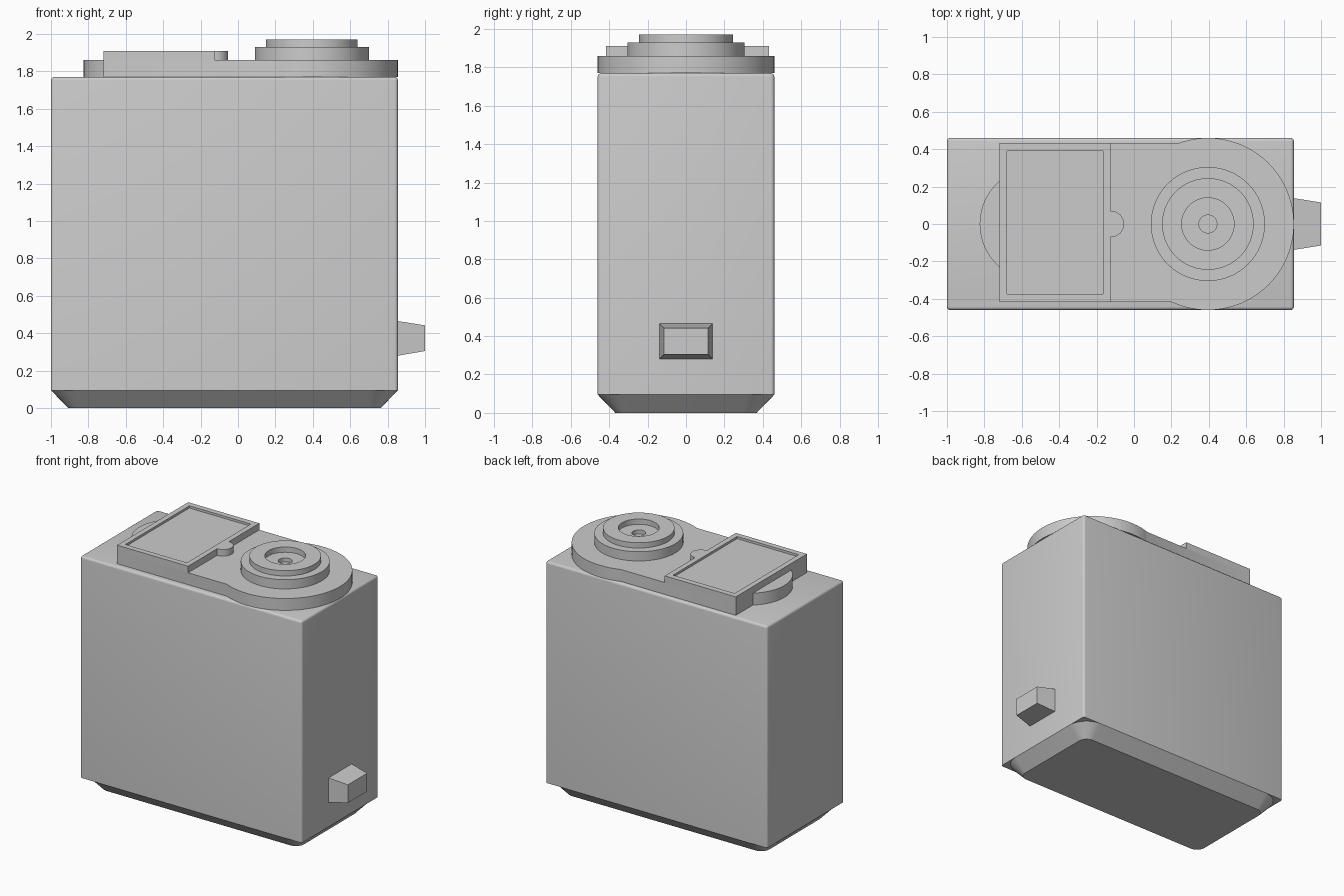
import bpy, bmesh, math

if "Cube" in bpy.data.objects:
    bpy.data.objects.remove(bpy.data.objects["Cube"], do_unlink=True)

grey = bpy.data.materials.new("plain_grey")
grey.use_nodes = True
colour = (0.6, 0.6, 0.6, 1)
grey.diffuse_color = colour
grey.node_tree.nodes["Principled BSDF"].inputs["Base Color"].default_value = colour


def finish(name, bm, smooth=True):
    bmesh.ops.recalc_face_normals(bm, faces=bm.faces[:])
    mesh = bpy.data.meshes.new(name)
    bm.to_mesh(mesh)
    bm.free()
    mesh.materials.append(grey)
    obj = bpy.data.objects.new(name, mesh)
    bpy.context.collection.objects.link(obj)
    if smooth:
        bpy.ops.object.select_all(action='DESELECT')
        obj.select_set(True)
        bpy.context.view_layer.objects.active = obj
        bpy.ops.object.shade_smooth_by_angle(angle=math.radians(30))
    return obj


def loft(name, rings, smooth=True):
    """Skin equal-length rings of 3D points and cap both ends."""
    bm = bmesh.new()
    loops = [[bm.verts.new(p) for p in ring] for ring in rings]
    n = len(loops[0])
    for a, b in zip(loops, loops[1:]):
        for i in range(n):
            j = (i + 1) % n
            bm.faces.new((a[i], a[j], b[j], b[i]))
    bm.faces.new(loops[0])
    bm.faces.new(loops[-1])
    return finish(name, bm, smooth)


def arc(cx, cy, r, start, end, n):
    return [(cx + r * math.cos(start + (end - start) * i / n),
             cy + r * math.sin(start + (end - start) * i / n)) for i in range(n + 1)]


def at_z(outline, z):
    return [(x, y, z) for x, y in outline]


def rect(x0, x1, y0, y1):
    return [(x0, y0), (x1, y0), (x1, y1), (x0, y1)]


def rounded_rect(x0, x1, y0, y1, r, n=8):
    q = math.pi / 2
    corners = [(x1 - r, y1 - r), (x0 + r, y1 - r), (x0 + r, y0 + r), (x1 - r, y0 + r)]
    return [p for k, (cx, cy) in enumerate(corners)
            for p in arc(cx, cy, r, k * q, (k + 1) * q, n)]


# Body extents and heights
X0, X1, Y = -1.0, 0.855, 0.46
BASE, TOP, DECK = 0.095, 1.77, 1.86

# Main housing: upright and top edges softly rounded, bottom edges sharp
bm = bmesh.new()
bmesh.ops.create_cube(bm, size=1)
for v in bm.verts:
    v.co.x = X1 if v.co.x > 0 else X0
    v.co.y = math.copysign(Y, v.co.y)
    v.co.z = TOP if v.co.z > 0 else BASE
edges = [e for e in bm.edges if max(v.co.z for v in e.verts) > BASE + 0.01]
bmesh.ops.bevel(bm, geom=edges, offset=0.018, segments=4, profile=0.5, affect='EDGES')
finish("housing", bm)

# Tapered foot with rounded corners
inset = 0.092
loft("tapered_base", [
    at_z(rounded_rect(X0 + inset, X1 - inset, -Y + inset, Y - inset, 0.16 - inset), 0),
    at_z(rounded_rect(X0, X1, -Y, Y, 0.16), BASE)])

# Top deck: large disc, straight sides and a smaller rounded end
KX, FRONT, BACK, LEFT = 0.395, -0.417, 0.433, -0.72
a_front, a_back = math.asin(FRONT / Y), math.asin(BACK / Y)
big = arc(KX, 0, Y, -math.pi - a_front, math.pi - a_back, 64)
half = math.asin(0.23 / 0.304)
small = arc(-0.521, 0, 0.304, math.pi - half, math.pi + half, 20)
deck = big + [(LEFT, BACK)] + small + [(LEFT, FRONT)]
loft("top_deck", [at_z(deck, TOP), at_z(deck, DECK)])

# Framed panel with a sunken tray
outer = rect(LEFT, -0.125, FRONT, BACK)
tray = rect(-0.68, -0.165, -0.375, 0.39)
loft("framed_panel", [at_z(outer, DECK), at_z(outer, 1.91),
                      at_z(tray, 1.91), at_z(tray, 1.893)], smooth=False)

# Rounded finger tab on the panel edge
tab = [(-0.125, -0.07)] + arc(-0.123, 0, 0.07, -math.pi / 2, math.pi / 2, 16) + [(-0.125, 0.07)]
loft("panel_tab", [at_z(tab, DECK), at_z(tab, 1.91)])

# Stepped round cap with a recess and a centre hole
steps = [(0.305, DECK), (0.305, 1.93), (0.245, 1.93), (0.245, 1.97),
         (0.14, 1.97), (0.14, 1.93), (0.048, 1.93), (0.048, 1.90)]
loft("stepped_cap", [at_z(arc(KX, 0, r, 0, math.tau, 64)[:-1], z) for r, z in steps])

# Tapered side plug
loft("side_plug", [
    [(X1, y, z) for y, z in rect(-0.138, 0.138, 0.28, 0.465)],
    [(1.0, y, z) for y, z in rect(-0.115, 0.115, 0.305, 0.442)]], smooth=False)
